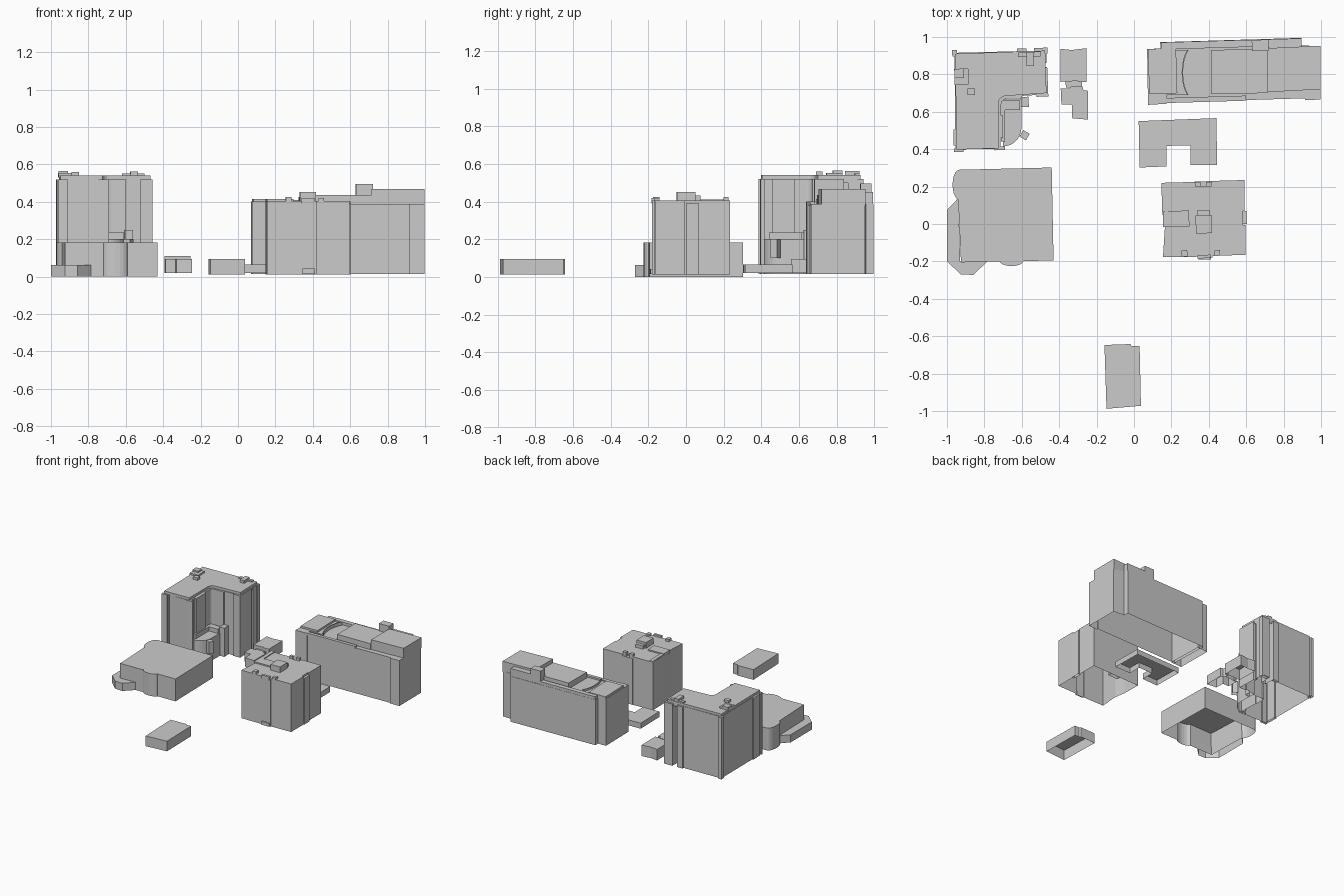
import bpy, bmesh, math


def prism(name, pts, z0, z1):
    """Open-bottomed extrusion of a plan outline: walls plus flat roof."""
    bm = bmesh.new()
    area = sum(a[0] * b[1] - b[0] * a[1] for a, b in zip(pts, pts[1:] + pts[:1]))
    if area < 0:
        pts = pts[::-1]
    low = [bm.verts.new((x, y, z0)) for x, y in pts]
    top = [bm.verts.new((x, y, z1)) for x, y in pts]
    bm.faces.new(top)
    n = len(pts)
    for i in range(n):
        j = (i + 1) % n
        bm.faces.new((low[i], low[j], top[j], top[i]))
    me = bpy.data.meshes.new(name)
    bm.to_mesh(me)
    bm.free()
    ob = bpy.data.objects.new(name, me)
    bpy.context.collection.objects.link(ob)
    return ob


def block(name, x0, x1, y0, y1, z0, z1, deg=1.7):
    """Box turned slightly to match the street grid."""
    cx, cy = (x0 + x1) / 2, (y0 + y1) / 2
    c, s = math.cos(math.radians(deg)), math.sin(math.radians(deg))
    pts = [(cx + (x - cx) * c - (y - cy) * s, cy + (x - cx) * s + (y - cy) * c)
           for x, y in ((x0, y0), (x1, y0), (x1, y1), (x0, y1))]
    return prism(name, pts, z0, z1)


def arc(cx, cy, rx, ry, a0, a1, n=8):
    return [(cx + rx * math.cos(math.radians(a0 + (a1 - a0) * i / n)),
             cy + ry * math.sin(math.radians(a0 + (a1 - a0) * i / n)))
            for i in range(n + 1)]


# L-shaped tower: walls with rear slot, and inset roof slab
prism("tower_walls", [(-.96, .915), (-.575, .925), (-.573, .845), (-.537, .845), (-.535, .93),
                      (-.468, .935), (-.468, .86), (-.482, .86), (-.482, .84), (-.464, .84),
                      (-.458, .682), (-.52, .68), (-.52, .69), (-.60, .685), (-.60, .672),
                      (-.68, .67)] + arc(-.68, .64, .03, .03, 90, 180, 4) +
      [(-.712, .58), (-.70, .58), (-.70, .46), (-.713, .46), (-.715, .40), (-.90, .40),
       (-.90, .395), (-.955, .395)], .015, .52)
prism("tower_roof", [(-.957, .91), (-.475, .927), (-.468, .70), (-.68, .685)] +
      arc(-.685, .645, .04, .04, 90, 180, 4) + [(-.725, .405), (-.948, .398)], .50, .54)
for i, (x0, x1, y0, y1) in enumerate([(-.972, -.945, .895, .93), (-.963, -.912, .385, .405),
                                      (-.745, -.69, .395, .415), (-.965, -.945, .42, .505),
                                      (-.625, -.575, .915, .938), (-.535, -.462, .91, .942)]):
    block(f"tower_pilaster_{i}", x0, x1, y0, y1, .015, .52)
for i, (x0, x1, y0, y1, z) in enumerate([(-.96, -.885, .745, .83, .553), (-.96, -.91, .78, .83, .565),
                                         (-.89, -.85, .69, .725, .56), (-.575, -.537, .845, .92, .563),
                                         (-.62, -.50, .895, .92, .55)]):
    block(f"tower_roof_unit_{i}", x0, x1, y0, y1, .53, z)

# Rounded low wing and entrance in the tower's inner corner
prism("tower_round_wing", [(-.71, .665), (-.602, .665), (-.602, .52)] +
      arc(-.70, .515, .098, .10, 0, -90), .015, .20)
prism("tower_wing_upper", [(-.71, .66), (-.61, .66), (-.61, .61), (-.69, .61), (-.69, .44), (-.71, .44)],
      .19, .235)
block("tower_entrance", -.605, -.563, .625, .68, .015, .25)
block("tower_wing_porch", -.605, -.565, .455, .495, .10, .20, -30)

# Kiosk pair with link
prism("kiosk_north", [(-.394, .937), (-.335, .93), (-.255, .94), (-.253, .76), (-.30, .758),
                      (-.30, .765), (-.392, .76)], .02, .11)
prism("kiosk_south", [(-.392, .725), (-.345, .725), (-.335, .735), (-.275, .735), (-.27, .715), (-.245, .712),
                      (-.247, .558), (-.33, .565), (-.333, .64), (-.388, .638)], .02, .095)
block("kiosk_link", -.365, -.278, .73, .765, .02, .085)

# Long building: end bay, main body, stepped roof blocks
prism("long_end_bay", [(.07, .935), (.165, .94), (.175, .643), (.075, .637)], .015, .40)
prism("long_main_body", [(.14, .972), (.895, .995), (.897, .955), (.995, .95), (.997, .665),
                         (.915, .663), (.915, .672), (.175, .65), (.15, .65)], .015, .387)
prism("long_curved_roof", [(.07, .935), (.285, .93)] +
      arc(.33, .81, .075, .15, 127, 233, 8) + [(.225, .69), (.075, .69)], .38, .40)
prism("long_arc_screen", arc(.33, .81, .075, .15, 127, 233, 8) +
      arc(.337, .81, .075, .15, 233, 127, 8), .38, .415)
block("long_end_roof", .078, .228, .697, .938, .38, .415)
block("long_front_parapet", .17, .60, .653, .68, .38, .40)
block("long_back_parapet", .145, .63, .94, .978, .38, .41)
prism("long_middle_roof", [(.413, .93), (.715, .937), (.713, .70), (.413, .695)], .38, .435)
prism("long_high_roof", [(.713, .928), (.715, .94), (.997, .953), (.997, .72), (.713, .705)], .38, .467)
block("long_back_roof", .72, .895, .93, .99, .38, .45)
block("long_plant_room", .63, .72, .925, .985, .38, .495)

# U-shaped low building
prism("u_building", [(.025, .55), (.44, .566), (.445, .315), (.303, .315), (.303, .42),
                     (.173, .418), (.173, .308), (.03, .302)], .02, .065)

# Square block with roof units, parapet corners and facade strips
prism("square_block_walls", [(.147, .22), (.325, .225), (.325, .20), (.415, .20), (.415, .23),
                             (.59, .235), (.59, .07), (.583, .07), (.583, -.005), (.597, -.005),
                             (.597, -.165), (.42, -.17), (.42, -.18), (.34, -.18), (.34, -.175),
                             (.155, -.177), (.165, -.02), (.15, .07)], .012, .405)
for i, (x0, x1, y0, y1, z) in enumerate([(.33, .415, -.05, .048, .452), (.34, .405, .04, .075, .432),
                                         (.155, .295, -.015, .07, .415), (.325, .355, .20, .225, .425),
                                         (.385, .415, .20, .225, .425), (.34, .41, -.183, -.165, .42),
                                         (.15, .18, .07, .22, .412), (.255, .285, -.175, -.14, .425),
                                         (.43, .46, -.17, -.14, .42)]):
    block(f"square_roof_unit_{i}", x0, x1, y0, y1, .39, z)
block("square_side_strip", .58, .602, .0, .07, .012, .39)
block("square_back_bay", .325, .415, .195, .228, .012, .39)
block("square_door_canopy", .345, .412, -.19, -.175, .015, .042)

# Low hall with rounded bulges and faceted annexes
prism("hall_main", [(-.935, .29), (-.44, .302), (-.43, -.195), (-.595, -.198)] +
      arc(-.655, -.195, .065, .03, -5, -175) + [(-.72, -.20), (-.925, -.205), (-.94, .13)] +
      arc(-.935, .21, .035, .08, 250, 110), 0, .183)
prism("hall_west_annex", [(-.938, .14), (-1.0, .075), (-1.0, -.20), (-.925, -.27), (-.858, -.272),
                          (-.785, -.20), (-.93, -.20)], 0, .063)

# Small detached shed
prism("shed", [(-.158, -.647), (-.02, -.642), (-.012, -.652), (.03, -.652), (.037, -.972),
               (-.147, -.988)], .012, .095)
